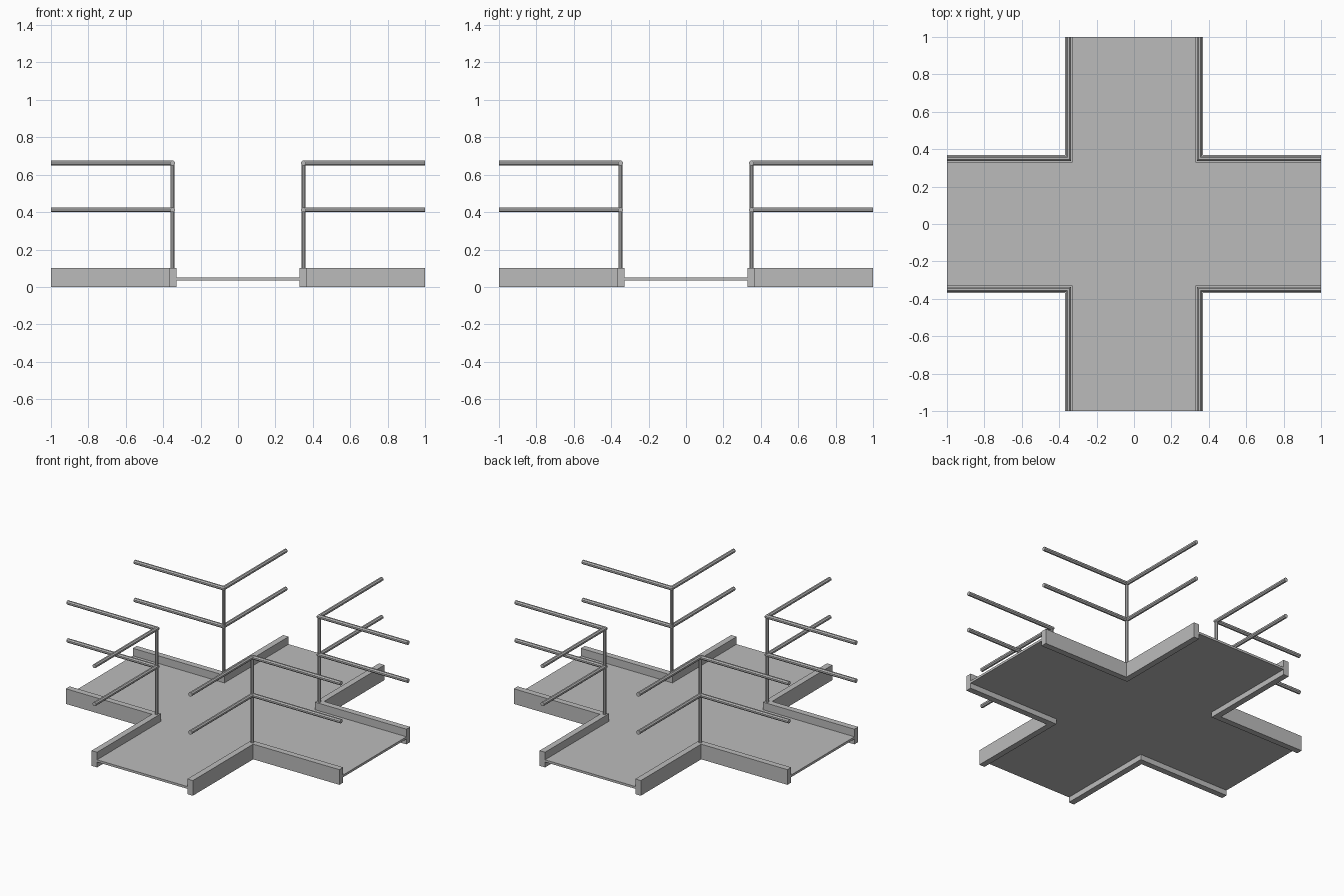
import bpy, bmesh, math

if "Cube" in bpy.data.objects:
    bpy.data.objects.remove(bpy.data.objects["Cube"])

grey = bpy.data.materials.new("steel_grey")
grey.diffuse_color = (0.5, 0.5, 0.5, 1)
grey.use_nodes = True
grey.node_tree.nodes["Principled BSDF"].inputs["Base Color"].default_value = grey.diffuse_color

END = 1.0       # outer end of each walkway arm
MID = 0.35      # centre line of kerbs and rails


def finish(bm, name, mirror=True):
    bmesh.ops.recalc_face_normals(bm, faces=bm.faces)
    me = bpy.data.meshes.new(name)
    bm.to_mesh(me)
    bm.free()
    me.materials.append(grey)
    ob = bpy.data.objects.new(name, me)
    bpy.context.collection.objects.link(ob)
    if mirror:
        mod = ob.modifiers.new("four_corners", 'MIRROR')
        mod.use_axis = (True, True, False)
        mod.use_mirror_merge = False
    return ob


def corner_sweep(name, section):
    """Sweep a (sideways, height) section round a mitred right-angle corner."""
    bm = bmesh.new()
    rings = [
        [bm.verts.new((END, MID + u, z)) for u, z in section],
        [bm.verts.new((MID + u, MID + u, z)) for u, z in section],
        [bm.verts.new((MID + u, END, z)) for u, z in section],
    ]
    n = len(section)
    for a, b in zip(rings, rings[1:]):
        for i in range(n):
            j = (i + 1) % n
            bm.faces.new((a[i], a[j], b[j], b[i]))
    bm.faces.new(rings[0])
    bm.faces.new(rings[-1])
    return finish(bm, name)


def ring(r, z, n=8):
    return [(r * math.cos((i + 0.5) * math.tau / n),
             z + r * math.sin((i + 0.5) * math.tau / n)) for i in range(n)]


# Cross-shaped floor plate
W = 0.33
outline = [(W, -END), (W, -W), (END, -W), (END, W), (W, W), (W, END),
           (-W, END), (-W, W), (-END, W), (-END, -W), (-W, -W), (-W, -END)]
bm = bmesh.new()
low = [bm.verts.new((x, y, 0.035)) for x, y in outline]
top = [bm.verts.new((x, y, 0.05)) for x, y in outline]
bm.faces.new(low)
bm.faces.new(top)
for i in range(len(outline)):
    j = (i + 1) % len(outline)
    bm.faces.new((low[i], low[j], top[j], top[i]))
finish(bm, "floor_plate", mirror=False)

# Kerbs along the arm edges
corner_sweep("kerb", [(-0.02, 0), (0.02, 0), (0.02, 0.1), (-0.02, 0.1)])

# Hand rail and middle rail
corner_sweep("top_rail", ring(0.0135, 0.663))
corner_sweep("middle_rail", ring(0.0135, 0.412))

# Corner posts
bm = bmesh.new()
section = ring(0.0105, MID)
foot = [bm.verts.new((MID + u, y, 0.09)) for u, y in section]
head = [bm.verts.new((MID + u, y, 0.663)) for u, y in section]
bm.faces.new(foot)
bm.faces.new(head)
for i in range(8):
    j = (i + 1) % 8
    bm.faces.new((foot[i], foot[j], head[j], head[i]))
finish(bm, "corner_post")
